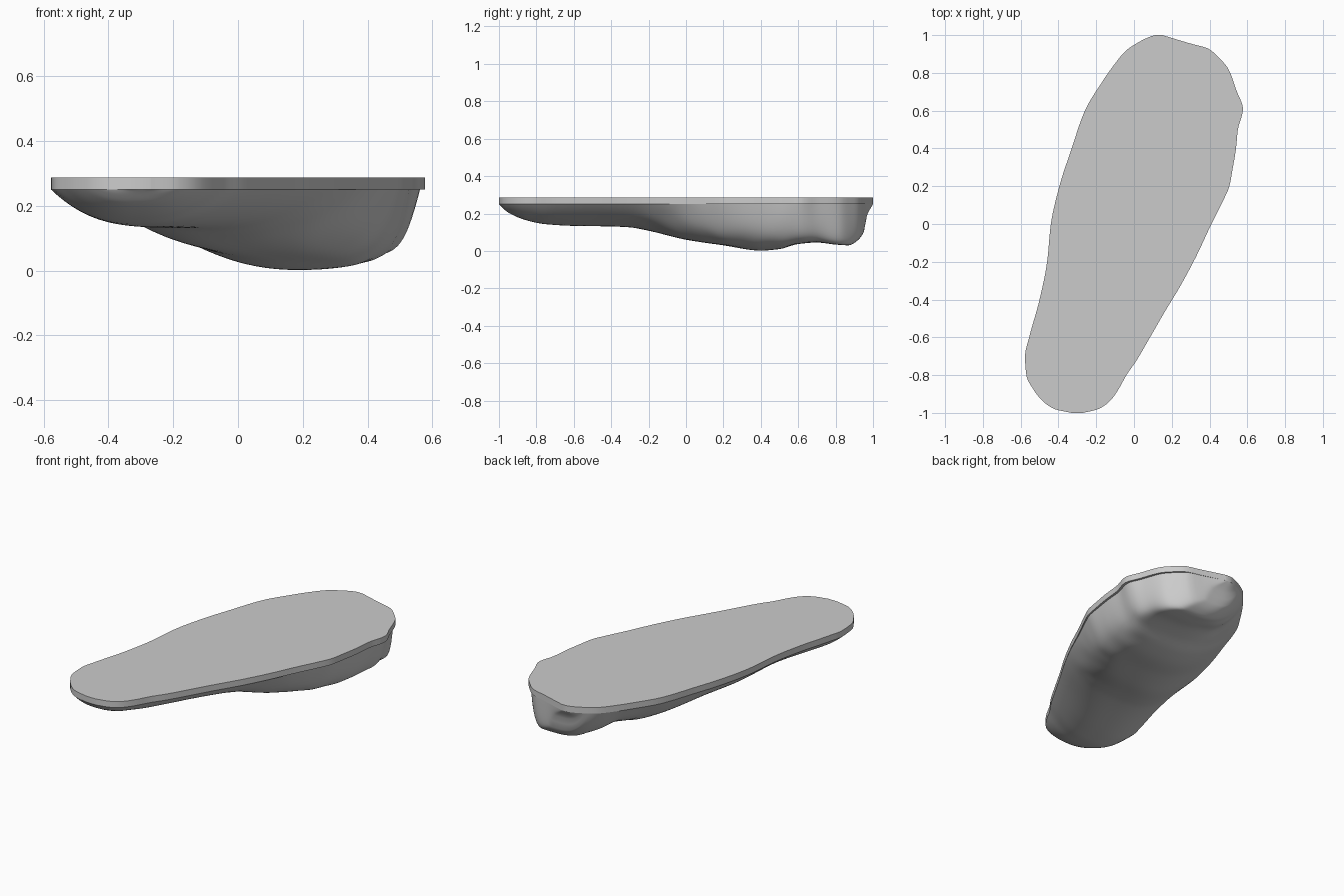
import bpy, bmesh, math
from mathutils import Vector, noise

if "Cube" in bpy.data.objects:
    bpy.data.objects.remove(bpy.data.objects["Cube"])

# Plan outline: (y, x) along the left and right edges
LEFT = [(-1, -.33), (-.98, -.42), (-.94, -.48), (-.88, -.53), (-.8, -.57), (-.7, -.577),
        (-.6, -.555), (-.4, -.5), (-.2, -.46), (0, -.44), (.2, -.395), (.4, -.33),
        (.6, -.26), (.75, -.17), (.85, -.1), (.92, -.04), (.96, .02), (.99, .08), (1, .11)]
RIGHT = [(-1, -.27), (-.98, -.19), (-.94, -.13), (-.88, -.085), (-.8, -.04), (-.72, .015),
         (-.6, .085), (-.47, .16), (-.32, .25), (-.17, .33), (0, .41),
         (.12, .47), (.2, .505), (.28, .52), (.4, .54), (.5, .55), (.61, .577),
         (.7, .545), (.82, .5), (.88, .45), (.93, .39), (.955, .3), (.985, .2), (1, .15)]
# Lowest height along the length: (y, z)
KEEL = [(-1, .25), (-.95, .205), (-.85, .163), (-.75, .143), (-.6, .134), (-.4, .131),
        (-.3, .126), (-.2, .108), (0, .06), (.2, .03), (.4, .002), (.5, .01), (.6, .037),
        (.7, .045), (.8, .034), (.87, .03), (.91, .05), (.95, .1), (.968, .19), (1, .25)]
RIM, TOP = .25, .287


def curve(table, v):
    """Smooth interpolation through the points without overshoot."""
    def slope(i):
        return (table[i + 1][1] - table[i][1]) / (table[i + 1][0] - table[i][0])

    def tangent(i):
        if i == 0:
            return slope(0)
        if i == len(table) - 1:
            return slope(i - 1)
        a, b = slope(i - 1), slope(i)
        return 2 * a * b / (a + b) if a * b > 0 else 0

    for i in range(len(table) - 1):
        (a, p), (b, q) = table[i], table[i + 1]
        if v <= b:
            h = b - a
            t = max(0, (v - a) / h)
            return ((2 * t**3 - 3 * t**2 + 1) * p + (t**3 - 2 * t**2 + t) * h * tangent(i)
                    + (3 * t**2 - 2 * t**3) * q + (t**3 - t**2) * h * tangent(i + 1))
    return table[-1][1]


def finish(bm, name, mat):
    bmesh.ops.recalc_face_normals(bm, faces=bm.faces)
    me = bpy.data.meshes.new(name)
    bm.to_mesh(me)
    bm.free()
    me.materials.append(mat)
    ob = bpy.data.objects.new(name, me)
    bpy.context.collection.objects.link(ob)
    bpy.context.view_layer.objects.active = ob
    ob.select_set(True)
    bpy.ops.object.shade_smooth_by_angle(angle=math.radians(35))
    ob.select_set(False)
    return ob


grey = bpy.data.materials.new("grey")
grey.diffuse_color = (.6, .6, .6, 1)
grey.use_nodes = True
grey.node_tree.nodes["Principled BSDF"].inputs["Base Color"].default_value = grey.diffuse_color

ROWS, COLS = 110, 70
ys = [-math.cos(math.pi * i / ROWS) for i in range(ROWS + 1)]

# Flat slab on top
bm = bmesh.new()
loop = [(curve(RIGHT, y), y) for y in ys] + [(curve(LEFT, y), y) for y in reversed(ys)]
face = bm.faces.new([bm.verts.new((x, y, RIM)) for x, y in loop])
up = bmesh.ops.extrude_face_region(bm, geom=[face])
bmesh.ops.translate(bm, vec=(0, 0, TOP - RIM),
                    verts=[g for g in up["geom"] if isinstance(g, bmesh.types.BMVert)])
finish(bm, "top_slab", grey)

# Rounded underside: even heel, sloping left side, steep wall on the right and at the toes
PEAK = [(-1, .5), (-.6, .48), (-.2, .48), (.1, .58), (.4, .61), (.6, .63), (.85, .76), (1, .7)]
LEFT_POWER = [(-1, 2.5), (-.4, 2.5), (.2, 2.2), (.75, 2.6), (1, 3.5)]
RIGHT_POWER = [(-1, 2.5), (-.6, 2.4), (-.2, 2.9), (.15, 5), (.5, 8), (.75, 8), (1, 5)]
RIGHT_TILT = [(-1, 0), (-.2, 0), (.1, .08), (.4, .24), (.6, .12), (.8, .03), (1, 0)]
INSET = [(-1, 0), (-.4, 0), (0, .006), (.6, .015), (.9, .015), (1, 0)]
bm = bmesh.new()
grid = []
for y in ys:
    lo, hi = curve(LEFT, y), curve(RIGHT, y) - curve(INSET, y)
    depth, peak = RIM - curve(KEEL, y), curve(PEAK, y)
    lp, rp, tilt = curve(LEFT_POWER, y), curve(RIGHT_POWER, y), curve(RIGHT_TILT, y)
    row = []
    for j in range(COLS + 1):
        t = .5 - .5 * math.cos(math.pi * j / COLS)
        if t < peak:
            s = 1 - ((peak - t) / peak) ** lp
        else:
            u = (t - peak) / (1 - peak)
            s = 1 - tilt * u * u - (1 - tilt) * u ** rp
        x = lo + (hi - lo) * t
        # Lumpy surface on the right side and around the toes
        bump = .02 * noise.noise(Vector((x, y, 0)) * 8) * s * (1 - s) * 4
        bump *= min(1, max(0, (y + .3) / .5)) * min(1, (1 - y) * 6)
        bump *= 1 if t > peak else min(1, max(0, (y - .5) * 3))
        row.append(bm.verts.new((x, y, max(.001, RIM - depth * s + bump))))
    grid.append(row)
for a, b in zip(grid, grid[1:]):
    for j in range(COLS):
        bm.faces.new((a[j], b[j], b[j + 1], a[j + 1]))
body = finish(bm, "underside", grey)
if sum(p.normal.z for p in body.data.polygons) > 0:
    body.data.flip_normals()
